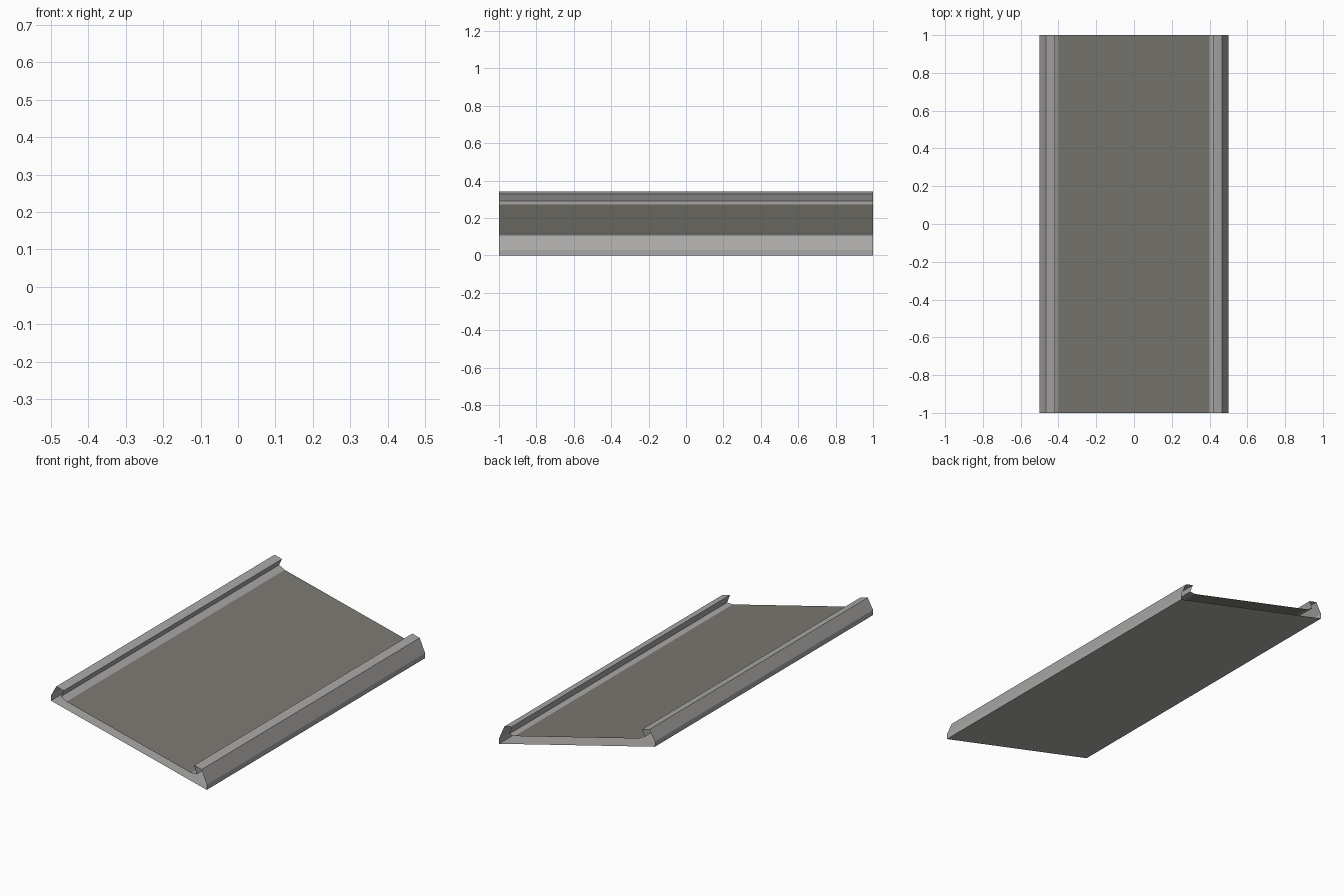
import bpy, bmesh

if "Cube" in bpy.data.objects:
    bpy.data.objects.remove(bpy.data.objects["Cube"])

TILT = 0.25          # height lost per unit of x across the banked piece


def material(name, rgb):
    m = bpy.data.materials.new(name)
    m.diffuse_color = (*rgb, 1.0)
    m.use_nodes = True
    m.node_tree.nodes["Principled BSDF"].inputs["Base Color"].default_value = m.diffuse_color
    return m


concrete = material("light grey concrete", (0.40, 0.39, 0.385))
asphalt = material("brownish grey asphalt", (0.20, 0.19, 0.165))


def sweep(name, profile, mat):
    """Sweep an open x/height profile along y, sheared to the banking; ends stay open."""
    bm = bmesh.new()
    rows = []
    for x, h in profile:
        z = h + TILT * (0.5 - x)
        rows.append((bm.verts.new((x, -1, z)), bm.verts.new((x, 1, z))))
    for (a0, b0), (a1, b1) in zip(rows, rows[1:]):
        bm.faces.new((a0, b0, b1, a1))
    me = bpy.data.meshes.new(name)
    bm.to_mesh(me)
    bm.free()
    me.materials.append(mat)
    ob = bpy.data.objects.new(name, me)
    bpy.context.collection.objects.link(ob)
    return ob


# Kerb cross-section: outer foot, sloped side, top, undercut, fillet to floor
kerb = [(0.5, 0.0), (0.5, 0.03), (0.466, 0.10), (0.418, 0.10),
        (0.436, 0.057), (0.40, 0.046)]
mirrored = [(-x, h) for x, h in reversed(kerb)]

# Kerbs on both sides
sweep("right_kerb", kerb, concrete)
sweep("left_kerb", mirrored, concrete)

# Road surface between the kerbs
sweep("road_surface", [kerb[-1], mirrored[0]], asphalt)

# Flat underside
sweep("underside", [mirrored[-1], kerb[0]], concrete)
